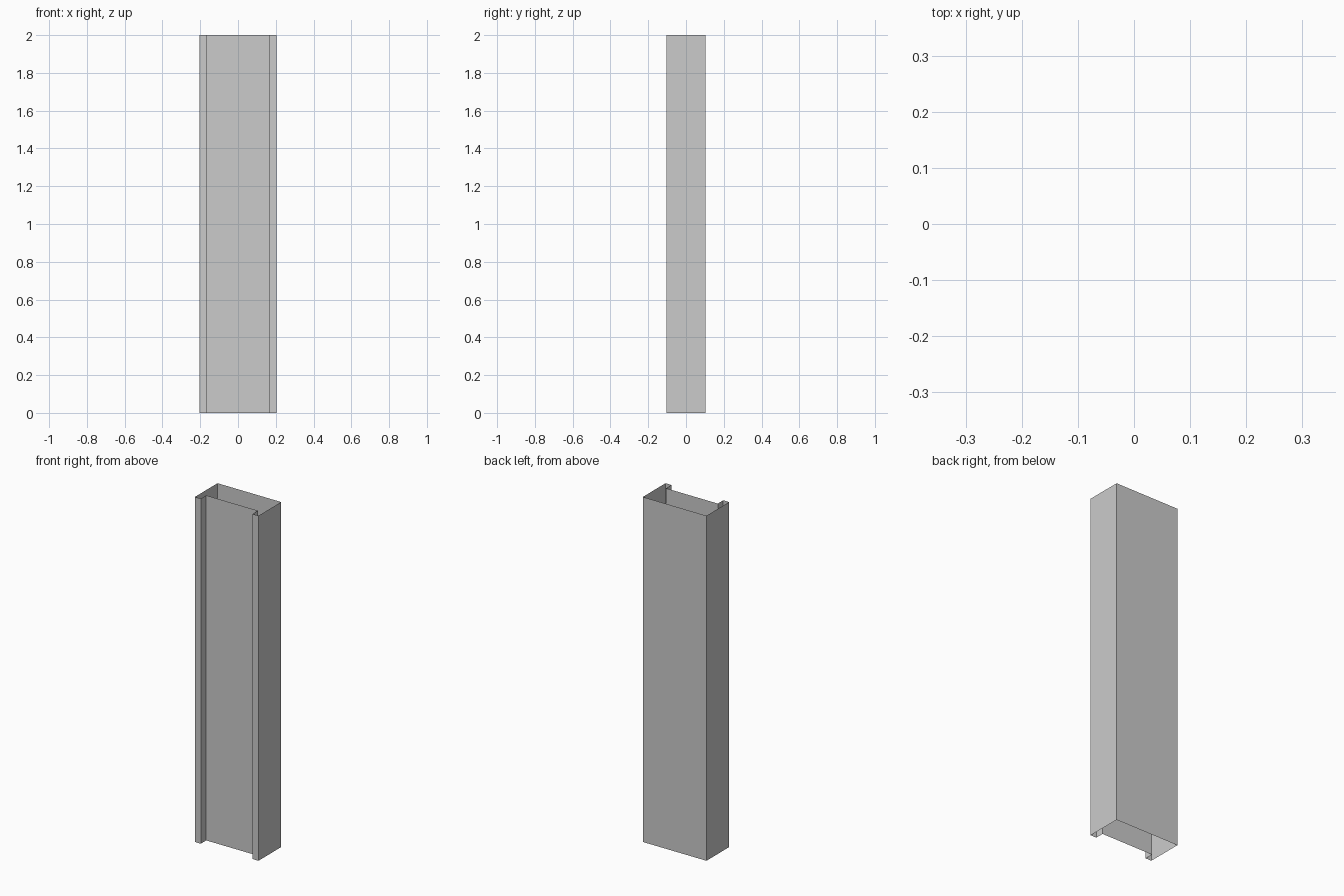
import bpy, bmesh

if "Cube" in bpy.data.objects:
    bpy.data.objects.remove(bpy.data.objects["Cube"])

HEIGHT = 2.0
HALF_W, HALF_D = 0.204, 0.104   # outer half width and depth
LIP_X, RECESS = 0.166, 0.05     # inner edge of the front lips, panel setback

# Right half of the cross-section, back to front, then mirrored to close it
half = [(HALF_W, HALF_D), (HALF_W, -HALF_D),
        (LIP_X, -HALF_D), (LIP_X, -HALF_D + RECESS)]
profile = half + [(-x, y) for x, y in reversed(half)]

# Open-ended sheet shell: outline swept upward, no end caps
bm = bmesh.new()
verts = [bm.verts.new((x, y, 0)) for x, y in profile]
edges = [bm.edges.new((a, b)) for a, b in zip(verts, verts[1:] + verts[:1])]
swept = bmesh.ops.extrude_edge_only(bm, edges=edges)["geom"]
top = [g for g in swept if isinstance(g, bmesh.types.BMVert)]
bmesh.ops.translate(bm, verts=top, vec=(0, 0, HEIGHT))

# Make every wall face outward (the back wall should face +y)
bmesh.ops.recalc_face_normals(bm, faces=bm.faces)
bm.normal_update()
back = max(bm.faces, key=lambda f: f.calc_center_median().y)
if back.normal.y < 0:
    bmesh.ops.reverse_faces(bm, faces=bm.faces)

mesh = bpy.data.meshes.new("channel_column")
bm.to_mesh(mesh)
bm.free()
bpy.context.collection.objects.link(bpy.data.objects.new("channel_column", mesh))
